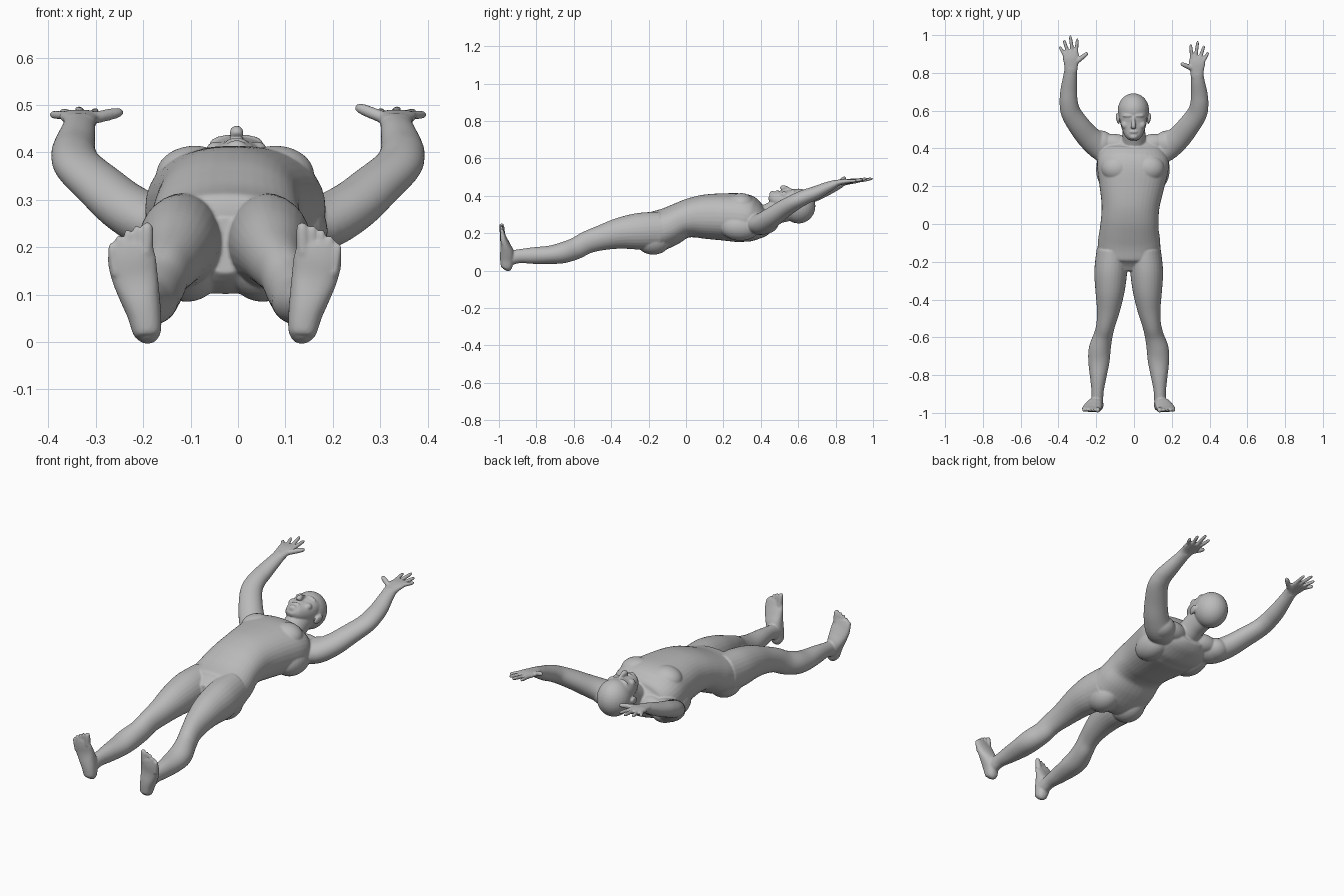
import bpy, bmesh, math
from mathutils import Vector, Matrix

skin = bpy.data.materials.new("grey_skin")
skin.diffuse_color = (0.5, 0.5, 0.5, 1)
parts = []
MID = -0.028  # mirror line of hips and legs


def finish(bm, name):
    bmesh.ops.recalc_face_normals(bm, faces=bm.faces)
    me = bpy.data.meshes.new(name)
    bm.to_mesh(me)
    bm.free()
    ob = bpy.data.objects.new(name, me)
    bpy.context.collection.objects.link(ob)
    parts.append(ob)


def spline(rows, steps):
    """Smooth interpolation of (x, y, z, half width, half depth) rows."""
    out = []
    for i in range(len(rows) - 1):
        p = [rows[max(0, min(len(rows) - 1, i + k))] for k in (-1, 0, 1, 2)]
        for s in range(steps):
            t = s / steps
            out.append([0.5 * (2 * b + (c - a) * t + (2 * a - 5 * b + 4 * c - d) * t * t
                               + (3 * b - a - 3 * c + d) * t ** 3) for a, b, c, d in zip(*p)])
    return out + [list(rows[-1])]


def loft(name, rows, up=(0, 0, 1), power=2.0, sides=28, steps=5):
    rows = spline(rows, steps)
    bm = bmesh.new()
    rings = []
    for i, r in enumerate(rows):
        c = Vector(r[:3])
        tan = Vector(rows[min(i + 1, len(rows) - 1)][:3]) - Vector(rows[max(i - 1, 0)][:3])
        side = tan.cross(Vector(up)).normalized()
        top = side.cross(tan).normalized()
        ring = []
        for k in range(sides):
            a = 2 * math.pi * k / sides
            u, v = (math.copysign(abs(f) ** (2 / power), f) for f in (math.cos(a), math.sin(a)))
            ring.append(bm.verts.new(c + side * u * r[3] + top * v * r[4]))
        rings.append(ring)
    for A, B in zip(rings, rings[1:]):
        for k in range(sides):
            bm.faces.new((A[k], A[(k + 1) % sides], B[(k + 1) % sides], B[k]))
    bm.faces.new(rings[0])
    bm.faces.new(rings[-1])
    finish(bm, name)


def ball(name, c, r, rot=(0, 0, 0)):
    bm = bmesh.new()
    m = Matrix.Translation(c)
    for ang, ax in zip(rot, "XYZ"):
        m = m @ Matrix.Rotation(math.radians(ang), 4, ax)
    bmesh.ops.create_uvsphere(bm, u_segments=28, v_segments=18, radius=1,
                              matrix=m @ Matrix.Diagonal((*r, 1)))
    finish(bm, name)


def digit(name, a, b, r, up=(0, 0, 1)):
    """Round-ended finger or toe from a to b."""
    a, b = Vector(a), Vector(b)
    rows = [(*a.lerp(b, t), r * s, r * s) for t, s in
            ((0, 1.05), (0.3, 1), (0.6, 0.97), (0.85, 0.85), (0.96, 0.6), (1, 0.25))]
    loft(name, rows, up, sides=12, steps=2)


# Torso and neck
loft("torso", [(MID, -.25, .205, .05, .06), (-.027, -.18, .205, .155, .105),
               (-.026, -.10, .23, .165, .105), (-.025, -.03, .265, .156, .098),
               (-.022, .03, .282, .152, .106), (-.018, .10, .288, .154, .118),
               (-.012, .20, .287, .172, .126), (-.006, .30, .281, .19, .130),
               (-.003, .36, .268, .18, .115), (0, .41, .262, .145, .085),
               (0, .45, .268, .08, .055)], power=2.3, sides=40)
loft("neck", [(0, .36, .27, .085, .07), (0, .42, .285, .066, .064),
              (0, .48, .312, .060, .064), (-.003, .55, .335, .06, .07)])

# Head, face and ears
HX = -.003
ball("skull", (HX, .602, .345), (.083, .090, .093))
loft("face", [(HX, .448, .403, .022, .016), (HX, .462, .395, .040, .032), (HX, .49, .382, .056, .046),
              (HX, .53, .372, .069, .057), (HX, .57, .368, .074, .066), (HX, .62, .36, .07, .07)],
     power=2.3)
loft("nose", [(HX, .568, .425, .007, .010), (HX, .54, .436, .010, .014),
              (HX, .518, .442, .015, .015), (HX, .508, .434, .012, .010)], sides=14)
ball("lips", (HX, .488, .420), (.024, .009, .011))
ball("chin", (HX, .462, .408), (.024, .016, .018))
for s in (-1, 1):
    ball("brow", (HX + s * .030, .573, .424), (.028, .009, .012), (0, s * 12, 0))
    ball("cheek", (HX + s * .044, .525, .405), (.020, .022, .018))
    ball("ear", (HX + s * .083, .557, .335), (.009, .030, .019), (20, 0, s * -12))

# Chest, back and seat muscles
for s in (-1, 1):
    ball("chest_muscle", (-.006 + s * .085, .295, .352), (.082, .072, .062))
    ball("side_muscle", (-.006 + s * .125, .29, .235), (.07, .11, .075))
    ball("shoulder_muscle", (s * .175, .425, .255), (.07, .07, .058), (0, 0, s * -40))
    ball("trapezius", (s * .09, .42, .262), (.085, .055, .05), (0, 0, s * 15))
    ball("buttock", (MID + s * .08, -.175, .165), (.078, .095, .08))


# Legs and feet
LEG = [(.087, -.14, .215, .083, .10), (.095, -.25, .21, .087, .098), (.099, -.35, .20, .078, .084),
       (.107, -.45, .176, .062, .068), (.121, -.53, .150, .050, .060), (.135, -.59, .118, .050, .058),
       (.153, -.66, .095, .058, .056), (.158, -.73, .084, .056, .049), (.162, -.82, .080, .042, .044),
       (.165, -.89, .077, .032, .037), (.167, -.95, .066, .032, .040)]
FOOT = [(.162, -.965, .002, .010, .013), (.163, -.960, .016, .028, .029), (.170, -.957, .06, .036, .037),
        (.180, -.958, .10, .043, .036), (.190, -.967, .14, .049, .025), (.196, -.977, .175, .051, .018),
        (.196, -.982, .20, .046, .013), (.195, -.983, .212, .036, .010)]
TOES = [(.166, .163, .252, .0145), (.184, .186, .246, .0095), (.200, .205, .238, .0095),
        (.216, .223, .225, .0095), (.230, .240, .208, .0095)]
for s in (-1, 1):
    flip = lambda rows: [(MID + s * r[0], *r[1:]) for r in rows]
    loft("leg", flip(LEG))
    ball("kneecap", (MID + s * .122, -.515, .185), (.028, .035, .025), (-20, 0, 0))
    loft("foot", flip(FOOT), up=(0, -1, 0), power=2.3)
    for bx, tx, tz, r in TOES:
        digit("toe", (MID + s * bx, -.980, tz - .065), (MID + s * tx, -.987, tz), r, (0, -1, 0))

# Arms and hands; the right hand reaches a little less far
ARM = [(.10, .37, .255, .07, .058), (.17, .405, .25, .072, .058), (.235, .455, .282, .064, .054),
       (.29, .52, .328, .058, .048), (.334, .59, .368, .053, .043), (.346, .65, .394, .048, .040),
       (.345, .71, .415, .044, .036), (.338, .78, .444, .037, .029), (.333, .83, .465, .033, .021)]
PALM = [(.334, .81, .458, .033, .023), (.333, .845, .470, .037, .016), (.334, .88, .476, .043, .014),
        (.336, .91, .478, .041, .011), (.337, .922, .479, .034, .009)]
FINGERS = [(.306, .90, .300, .983, .488), (.326, .91, .338, 1.0, .492),
           (.348, .905, .372, .975, .486), (.366, .89, .394, .940, .480)]
for s, dy, thumb in ((-1, 0, (-.244, .907, .486)), (1, -.03, (.248, .850, .497))):
    move = lambda rows: [(s * r[0], r[1] + dy * min(1, max(0, (r[1] - .55) / .25)), *r[2:]) for r in rows]
    loft("arm", move(ARM))
    loft("palm", move(PALM), power=2.4)
    for bx, by, tx, ty, tz in FINGERS:
        digit("finger", (s * bx, by + dy, .478), (s * tx, ty + dy, tz), .0095)
    root = Vector((s * .315, .85 + dy, .470))
    digit("thumb", root, root.lerp(Vector(thumb), 1.0), .013)

# Fuse everything into one smooth skin
bpy.ops.object.select_all(action='DESELECT')
for ob in parts:
    ob.select_set(True)
body = parts[0]
bpy.context.view_layer.objects.active = body
bpy.ops.object.join()
body.name = "body"
body.data.materials.clear()
body.data.materials.append(skin)
fuse = body.modifiers.new("fuse", 'REMESH')
fuse.mode = 'VOXEL'
fuse.voxel_size = 0.0045
fuse.use_smooth_shade = True
soft = body.modifiers.new("soften", 'SMOOTH')
soft.factor = 0.5
soft.iterations = 4
for m in ("fuse", "soften"):
    bpy.ops.object.modifier_apply(modifier=m)
bpy.ops.object.shade_smooth()
